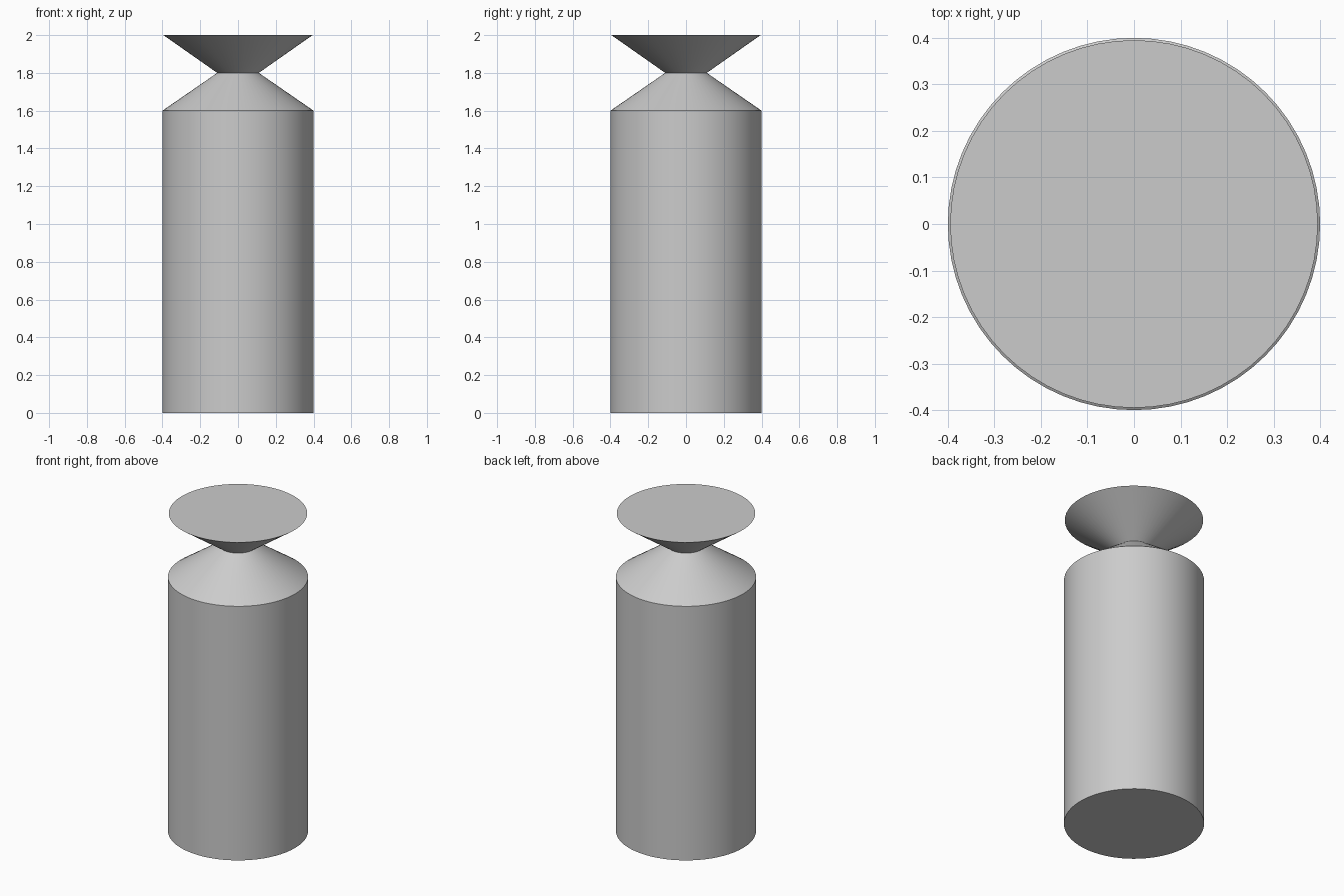
import bpy
import bmesh
import math

cube = bpy.data.objects.get("Cube")
if cube:
    bpy.data.objects.remove(cube, do_unlink=True)

SEGMENTS = 64
BODY_R, NECK_R, RIM_R = 0.4, 0.11, 0.395

grey = bpy.data.materials.new("plain grey")
grey.use_nodes = True
colour = (0.6, 0.6, 0.6, 1)
grey.diffuse_color = colour
grey.node_tree.nodes["Principled BSDF"].inputs["Base Color"].default_value = colour


def turned_part(name, profile):
    """Revolve (radius, height) points around z, closing both ends flat."""
    bm = bmesh.new()
    rings = []
    for r, z in profile:
        angles = [math.tau * i / SEGMENTS for i in range(SEGMENTS)]
        rings.append([bm.verts.new((r * math.cos(a), r * math.sin(a), z)) for a in angles])
    for low, high in zip(rings, rings[1:]):
        for i in range(SEGMENTS):
            j = (i + 1) % SEGMENTS
            bm.faces.new((low[i], low[j], high[j], high[i]))
    bm.faces.new(rings[0][::-1])
    bm.faces.new(rings[-1])
    mesh = bpy.data.meshes.new(name)
    bm.to_mesh(mesh)
    bm.free()
    mesh.materials.append(grey)
    obj = bpy.data.objects.new(name, mesh)
    bpy.context.collection.objects.link(obj)
    bpy.ops.object.select_all(action="DESELECT")
    obj.select_set(True)
    bpy.context.view_layer.objects.active = obj
    bpy.ops.object.shade_smooth_by_angle(angle=math.radians(25))
    return obj


# Straight body, sloped shoulder, narrow neck and flared solid cap in one turning
turned_part("bottle", [(BODY_R, 0), (BODY_R, 1.6), (NECK_R, 1.8), (RIM_R, 2)])
